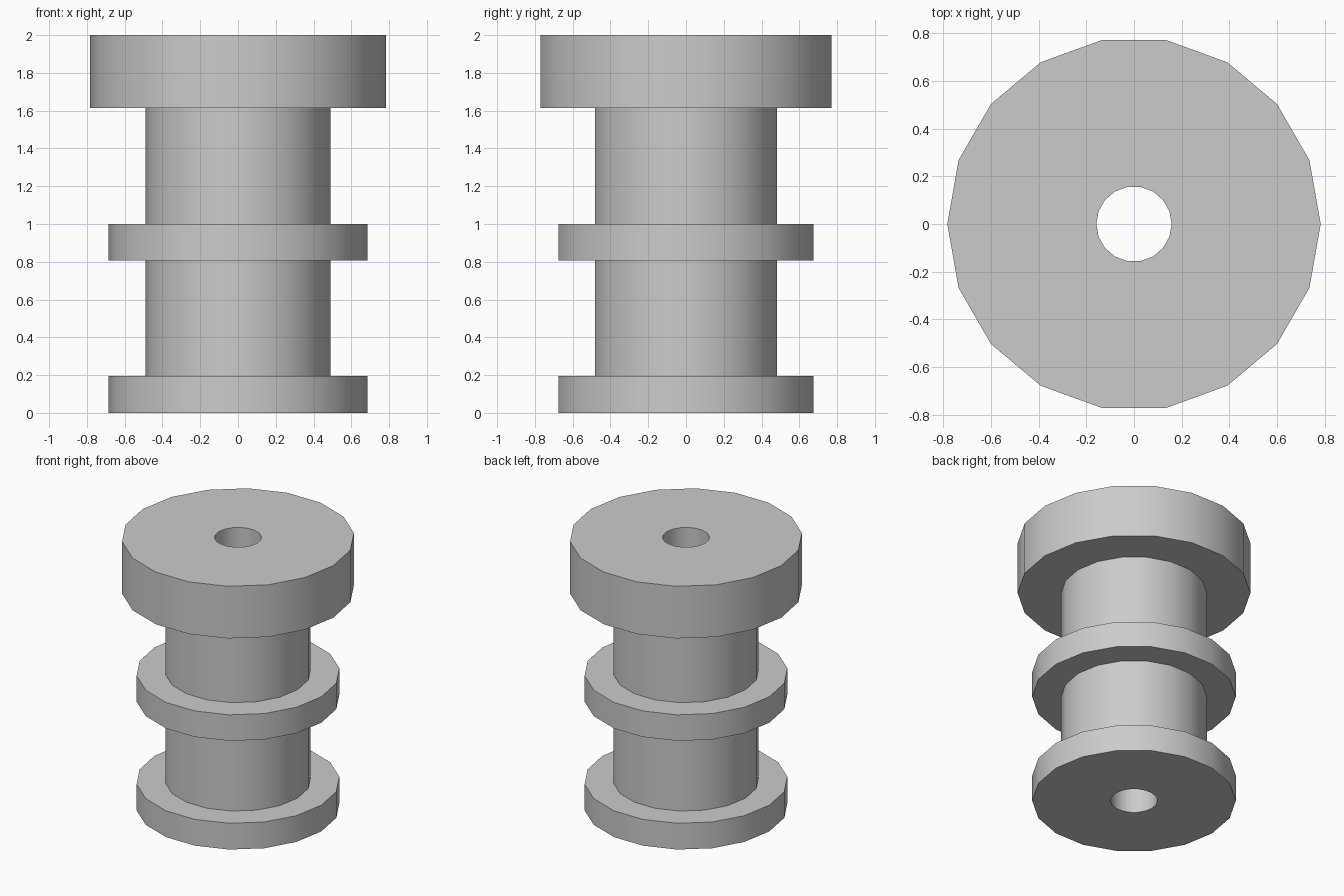
import bpy
import bmesh
import math

SIDES = 18
SHAFT, FLANGE, HEAD, BORE = 0.49, 0.685, 0.783, 0.158

cube = bpy.data.objects.get("Cube")
if cube:
    bpy.data.objects.remove(cube, do_unlink=True)

# Single grey finish
grey = bpy.data.materials.new("plain_grey")
grey.use_nodes = True
colour = (0.6, 0.6, 0.6, 1)
grey.diffuse_color = colour
grey.node_tree.nodes["Principled BSDF"].inputs["Base Color"].default_value = colour


def lathe(name, profile):
    """Spin a closed (radius, height) profile around the z axis."""
    bm = bmesh.new()
    rings = []
    for i in range(SIDES):
        a = math.tau * i / SIDES
        rings.append([bm.verts.new((r * math.cos(a), r * math.sin(a), z)) for r, z in profile])
    n = len(profile)
    for i in range(SIDES):
        here, after = rings[i], rings[(i + 1) % SIDES]
        for j in range(n):
            k = (j + 1) % n
            bm.faces.new((here[j], after[j], after[k], here[k]))
    bmesh.ops.recalc_face_normals(bm, faces=bm.faces)
    mesh = bpy.data.meshes.new(name)
    bm.to_mesh(mesh)
    bm.free()
    mesh.materials.append(grey)
    obj = bpy.data.objects.new(name, mesh)
    bpy.context.collection.objects.link(obj)
    bpy.ops.object.select_all(action="DESELECT")
    obj.select_set(True)
    bpy.context.view_layer.objects.active = obj
    bpy.ops.object.shade_smooth_by_angle(angle=math.radians(30))
    return obj


# Bored spool: base flange, shaft, middle flange, shaft, thick head
bands = [(FLANGE, 0, 0.195), (SHAFT, 0.195, 0.807), (FLANGE, 0.807, 1.0),
         (SHAFT, 1.0, 1.613), (HEAD, 1.613, 2.0)]
outline = [(BORE, 0)]
for radius, low, high in bands:
    outline += [(radius, low), (radius, high)]
outline.append((BORE, 2.0))
lathe("spool_body", outline)
